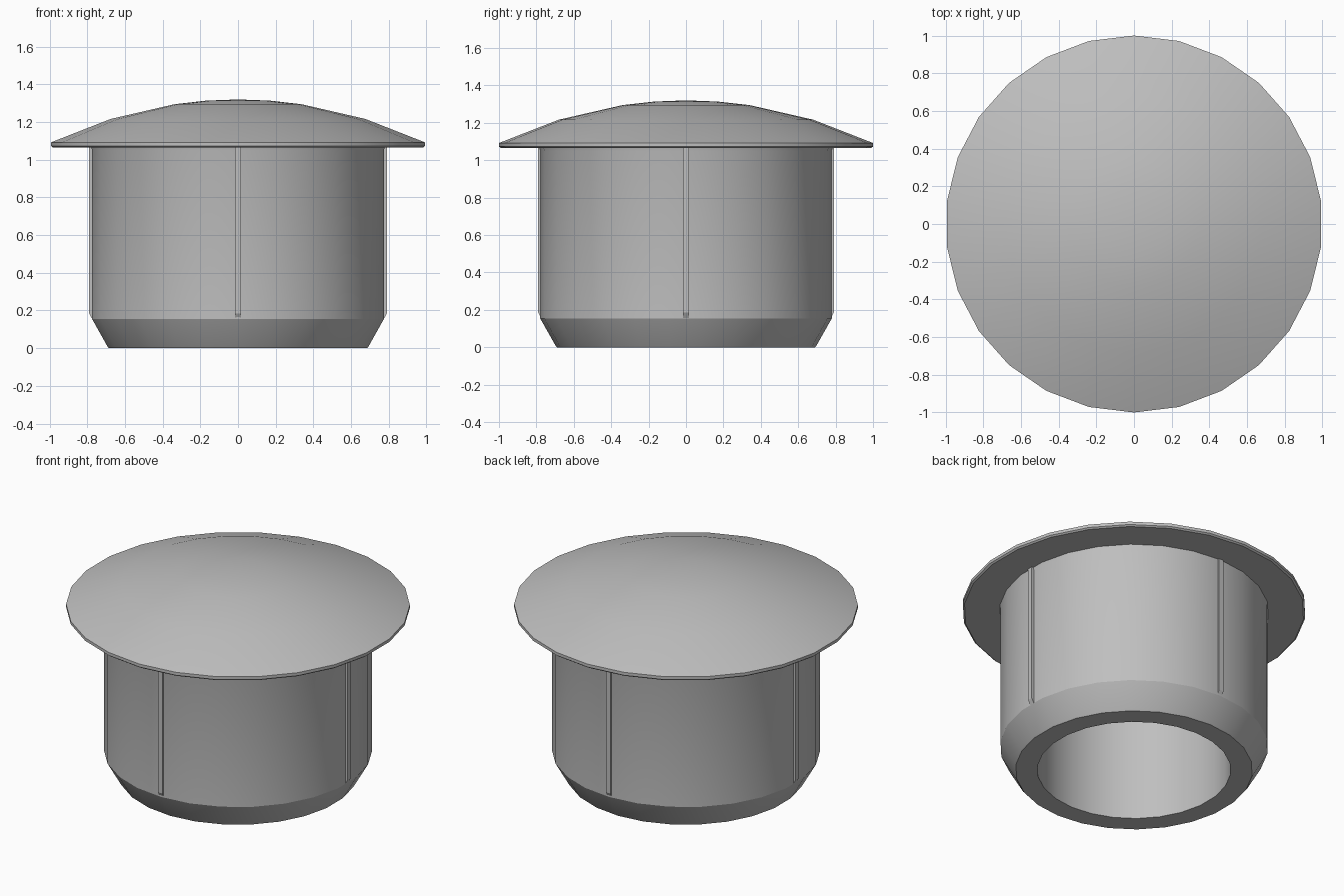
import bpy, bmesh
from math import radians, sqrt, tau
from mathutils import Matrix

SIDES = 26
old = bpy.data.objects.get("Cube")
if old:
    bpy.data.objects.remove(old, do_unlink=True)

grey = bpy.data.materials.new("grey_plastic")
grey.use_nodes = True
colour = (0.52, 0.52, 0.52, 1)
grey.diffuse_color = colour
grey.node_tree.nodes["Principled BSDF"].inputs["Base Color"].default_value = colour


def finish(name, bm):
    bmesh.ops.recalc_face_normals(bm, faces=bm.faces)
    mesh = bpy.data.meshes.new(name)
    bm.to_mesh(mesh)
    bm.free()
    obj = bpy.data.objects.new(name, mesh)
    bpy.context.collection.objects.link(obj)
    mesh.materials.append(grey)
    bpy.ops.object.select_all(action="DESELECT")
    obj.select_set(True)
    bpy.context.view_layer.objects.active = obj
    bpy.ops.object.shade_smooth_by_angle(angle=radians(22))
    return obj


def lathe(name, profile, closed=False):
    """Spin a (radius, height) profile round z, starting on +y."""
    bm = bmesh.new()
    verts = [bm.verts.new((0, r, z)) for r, z in profile]
    pairs = list(zip(verts, verts[1:]))
    if closed:
        pairs.append((verts[-1], verts[0]))
    edges = [bm.edges.new(p) for p in pairs]
    bmesh.ops.spin(bm, geom=verts + edges, cent=(0, 0, 0), axis=(0, 0, 1),
                   angle=tau, steps=SIDES)
    bmesh.ops.remove_doubles(bm, verts=bm.verts, dist=0.0005)
    return finish(name, bm)


# Domed cap: a shallow spherical top over a thin rim
ball = 2.29
dome = [(r, 1.32 - ball + sqrt(ball * ball - r * r)) for r in (0, 0.17, 0.34, 0.68)]
lathe("domed_cap", dome + [(1.0, 1.092), (1.0, 1.073), (0.99, 1.065), (0, 1.065)])

# Hollow stem with a chamfered foot and a small flare under the cap
lathe("hollow_stem", [(0.563, 1.075), (0.563, 0), (0.69, 0), (0.697, 0.008),
                      (0.78, 0.155), (0.78, 1.05), (0.787, 1.075)], closed=True)

# Four thin grip ribs, their lower ends cut along the chamfer
rib_outline = [(0.74, 0.155), (0.774, 0.155), (0.79, 0.185), (0.79, 1.07), (0.74, 1.07)]
for i, side in enumerate(("left", "back", "right", "front")):
    bm = bmesh.new()
    face = bm.faces.new([bm.verts.new((r, -0.016, z)) for r, z in rib_outline])
    out = bmesh.ops.extrude_face_region(bm, geom=[face])["geom"]
    moved = [v for v in out if isinstance(v, bmesh.types.BMVert)]
    bmesh.ops.translate(bm, verts=moved, vec=(0, 0.032, 0))
    bmesh.ops.rotate(bm, verts=bm.verts, matrix=Matrix.Rotation(i * tau / 4, 3, "Z"))
    finish(side + "_rib", bm)
